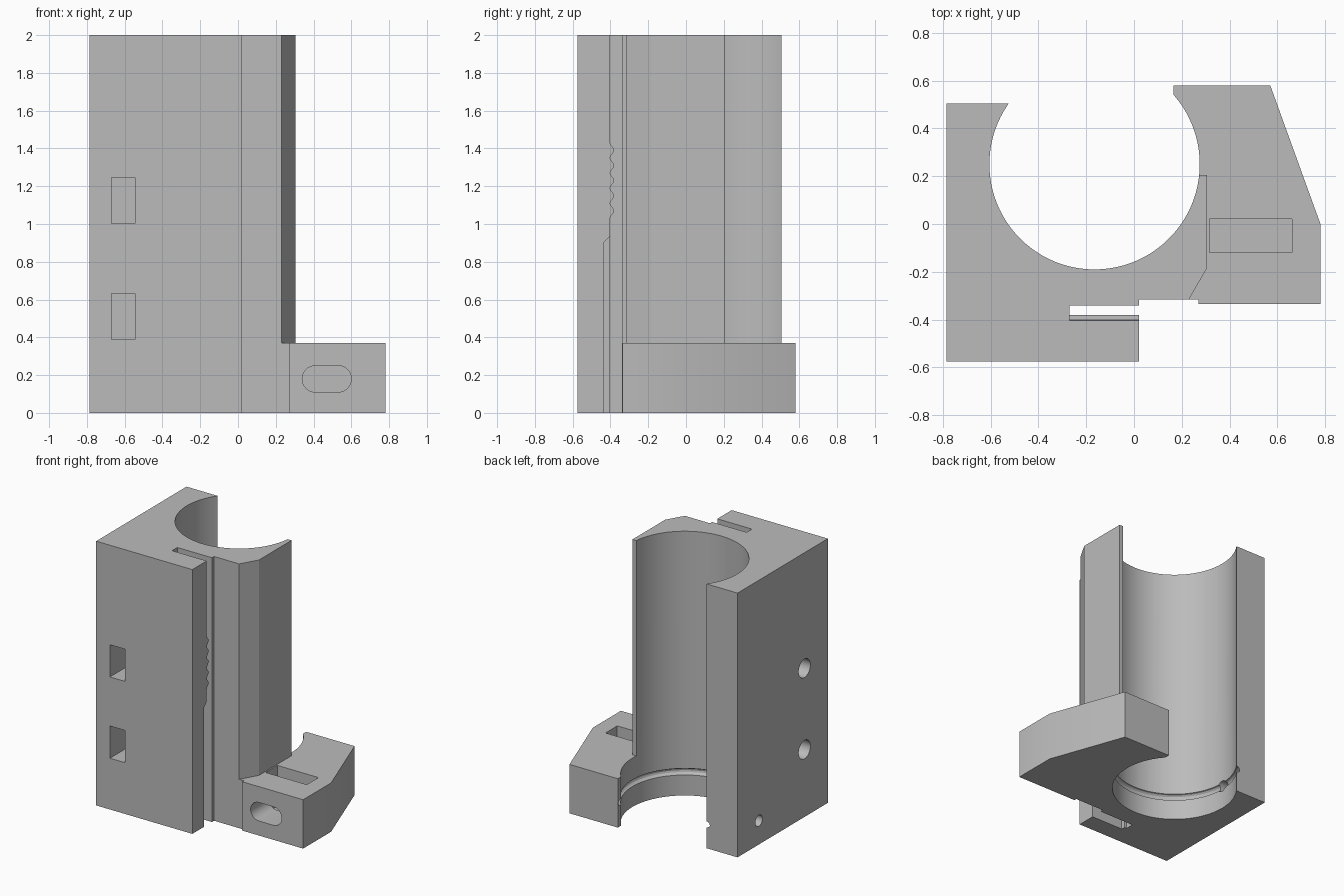
import bpy, bmesh, math
from mathutils import Matrix, Vector

cube = bpy.data.objects.get("Cube")
if cube:
    bpy.data.objects.remove(cube, do_unlink=True)

grey = bpy.data.materials.new("light_grey")
grey.use_nodes = True
grey.diffuse_color = (0.5, 0.5, 0.5, 1)
grey.node_tree.nodes["Principled BSDF"].inputs["Base Color"].default_value = (0.5, 0.5, 0.5, 1)

CX, CY, R = -0.165, 0.25, 0.44   # bore axis and radius
HOLE_Z = 0.18                    # height of the lower hole and ring groove


def finish(name, bm):
    bmesh.ops.recalc_face_normals(bm, faces=bm.faces)
    mesh = bpy.data.meshes.new(name)
    bm.to_mesh(mesh)
    bm.free()
    ob = bpy.data.objects.new(name, mesh)
    bpy.context.collection.objects.link(ob)
    mesh.materials.append(grey)
    return ob


def extrude(name, points, depth):
    """Extrude a closed 3D outline along a vector."""
    bm = bmesh.new()
    face = bm.faces.new([bm.verts.new(p) for p in points])
    new = bmesh.ops.extrude_face_region(bm, geom=[face])["geom"]
    verts = [v for v in new if isinstance(v, bmesh.types.BMVert)]
    bmesh.ops.translate(bm, verts=verts, vec=Vector(depth))
    return finish(name, bm)


def prism(name, outline, z0, z1):
    return extrude(name, [(x, y, z0) for x, y in outline], (0, 0, z1 - z0))


def box(name, x0, x1, y0, y1, z0, z1):
    return prism(name, [(x0, y0), (x1, y0), (x1, y1), (x0, y1)], z0, z1)


def rod_x(name, x0, x1, y, z, r):
    """Round rod along x."""
    bm = bmesh.new()
    place = Matrix.Translation(((x0 + x1) / 2, y, z)) @ Matrix.Rotation(math.pi / 2, 4, "Y")
    bmesh.ops.create_cone(bm, cap_ends=True, segments=32, radius1=r, radius2=r,
                          depth=x1 - x0, matrix=place)
    return finish(name, bm)


def arc(a0, a1, n):
    """Points on the bore from angle a0 to a1, in radians."""
    return [(CX + R * math.cos(a0 + (a1 - a0) * i / n),
             CY + R * math.sin(a0 + (a1 - a0) * i / n)) for i in range(n + 1)]


def combine(target, tool, operation):
    bpy.context.view_layer.objects.active = target
    mod = target.modifiers.new("boolean", "BOOLEAN")
    mod.operation = operation
    mod.solver = "EXACT"
    mod.object = tool
    bpy.ops.object.modifier_apply(modifier=mod.name)
    bpy.data.objects.remove(tool, do_unlink=True)


# Tall body: open bore at the back, clamp slot at the front
right_end = math.asin((0.205 - CY) / R)
left_end = -math.pi - math.asin((0.505 - CY) / R)
body = prism("holder_body",
             [(-0.785, -0.575), (0.02, -0.575), (0.02, -0.403), (-0.27, -0.403),
              (-0.27, -0.34), (0.02, -0.34), (0.02, -0.315), (0.23, -0.315),
              (0.305, -0.185), (0.305, 0.205)]
             + arc(right_end, left_end, 72) + [(-0.785, 0.505)], 0, 2)

# Low mounting foot beside the bore
foot_end = math.acos((0.165 - CX) / R)
foot = prism("mounting_foot",
             [(0.23, -0.315), (0.27, -0.315), (0.27, -0.335), (0.78, -0.335),
              (0.78, 0), (0.57, 0.58), (0.165, 0.58)]
             + arc(foot_end, right_end, 20) + [(0.29, 0.19), (0.29, -0.15)], 0, 0.37)
combine(body, foot, "UNION")

# Wider lower part of the slot, with a sloped top
recess = extrude("slot_recess", [(-0.25, y, z) for y, z in
                 [(-0.37, -0.1), (-0.433, -0.1), (-0.433, 0.905), (-0.403, 0.935), (-0.37, 0.935)]],
                 (0.4, 0, 0))
combine(body, recess, "DIFFERENCE")

# Nut pockets in the front with bolt holes from the side
for z in (0.51, 1.125):
    combine(body, box("nut_pocket", -0.67, -0.545, -0.7, -0.17, z - 0.122, z + 0.122), "DIFFERENCE")
    combine(body, rod_x("bolt_hole", -0.9, -0.5, -0.296, z, 0.07), "DIFFERENCE")

# Small side hole reaching the bore
combine(body, rod_x("side_hole", -0.9, -0.4, CY, HOLE_Z, 0.042), "DIFFERENCE")

# Nut pocket and oblong bolt hole in the foot
combine(body, box("foot_pocket", 0.315, 0.66, -0.12, 0.02, 0.06, 0.5), "DIFFERENCE")
oblong = []
for side, centre in ((-1, 0.53), (1, 0.41)):
    for i in range(17):
        a = side * math.pi / 2 + math.pi * i / 16
        oblong.append((centre + 0.07 * math.cos(a), -0.5, HOLE_Z + 0.07 * math.sin(a)))
combine(body, extrude("oblong_hole", oblong, (0, 0.45, 0)), "DIFFERENCE")

# Ring groove round the bore
bpy.ops.mesh.primitive_torus_add(major_segments=96, minor_segments=12, major_radius=R,
                                 minor_radius=0.025, location=(CX, CY, HOLE_Z))
combine(body, bpy.context.object, "DIFFERENCE")

# Grip ridges on the front wall of the slot
STEPS = 50
wave = [(-0.408, 1.03)]
for i in range(STEPS + 1):
    t = i / STEPS
    wave.append((-0.402 + 0.011 * (1 - math.cos(10 * math.pi * t)), 1.03 + 0.4 * t))
wave.append((-0.408, 1.43))
ridges = extrude("grip_ridges", [(-0.272, y, z) for y, z in wave], (0.292, 0, 0))

# Smooth shading with sharp edges kept
for ob in (body, ridges):
    bpy.ops.object.select_all(action="DESELECT")
    ob.select_set(True)
    bpy.context.view_layer.objects.active = ob
    ob.data.materials.clear()
    ob.data.materials.append(grey)
    for poly in ob.data.polygons:
        poly.material_index = 0
    bpy.ops.object.shade_smooth_by_angle(angle=math.radians(25))
